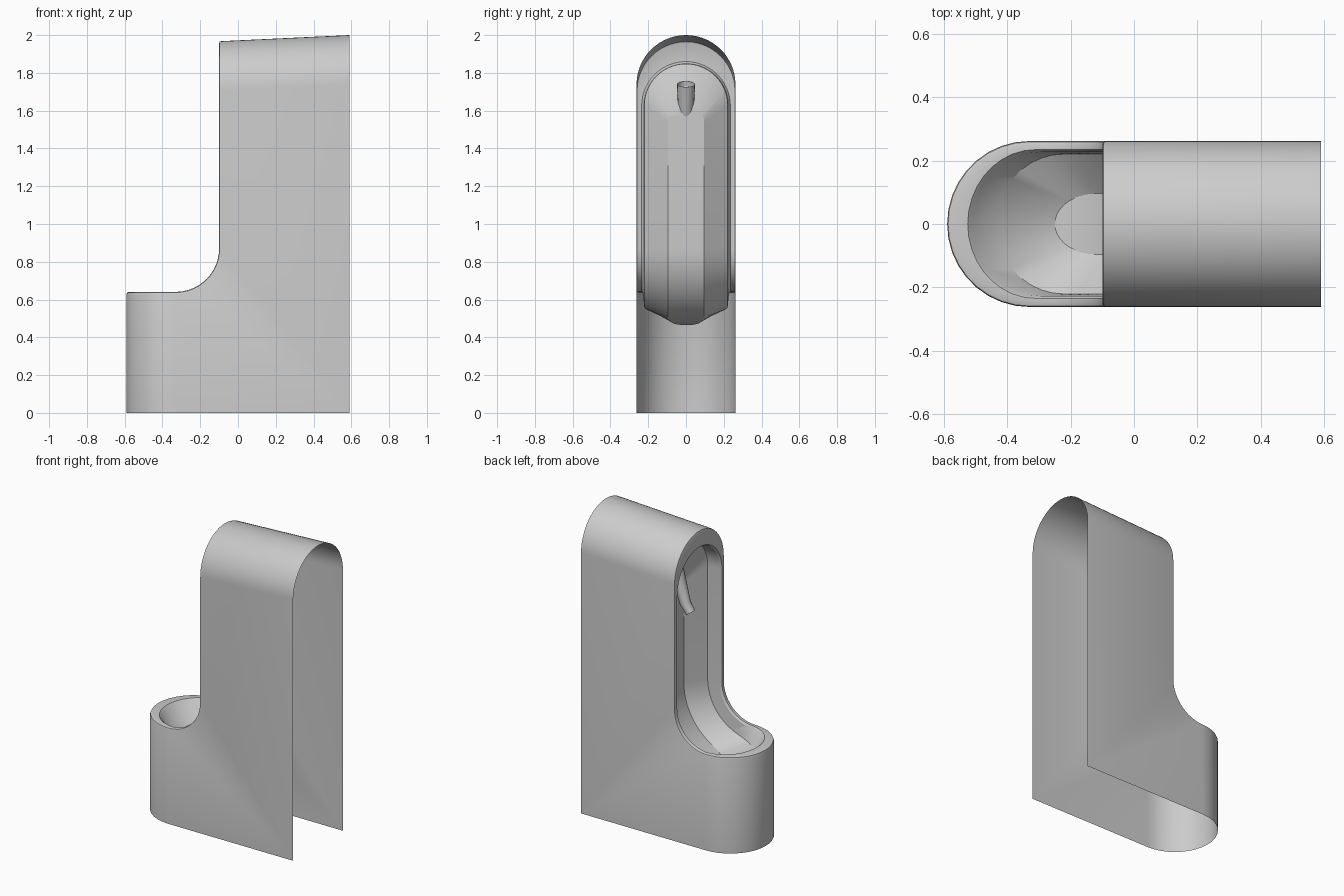
import bpy, bmesh
from math import sin, cos, pi, sqrt, acos
from mathutils import Vector

if "Cube" in bpy.data.objects:
    bpy.data.objects.remove(bpy.data.objects["Cube"])

BACK, FX, FZ, R = 0.59, -0.33, 0.87, 0.23   # back plane, fillet centre, fillet radius
NF, NC, NA = 9, 12, 14                      # segments: front, fillet, arch


def finish(name, bm):
    bmesh.ops.remove_doubles(bm, verts=bm.verts, dist=1e-5)
    me = bpy.data.meshes.new(name)
    bm.to_mesh(me)
    bm.free()
    ob = bpy.data.objects.new(name, me)
    bpy.context.collection.objects.link(ob)
    bpy.ops.object.select_all(action='DESELECT')
    ob.select_set(True)
    bpy.context.view_layer.objects.active = ob
    bpy.ops.object.shade_smooth_by_angle(angle=0.5)
    return ob


def skin(bm, rows, closed=False):
    rows = [[bm.verts.new(p) for p in r] for r in rows]
    for a, b in zip(rows, rows[1:]):
        n = len(a)
        for i in range(n if closed else n - 1):
            j = (i + 1) % n
            if (a[i].co - a[j].co).length < 1e-6 and (b[i].co - b[j].co).length < 1e-6:
                continue
            quad = []
            for v in (a[i], b[i], b[j], a[j]):
                if all((v.co - q.co).length > 1e-6 for q in quad):
                    quad.append(v)
            if len(quad) > 2:
                bm.faces.new(quad)


def half_loop(d, w, front, xc, top):
    """Half of a basin outline, sunk by d: round front, fillet, upright, arch."""
    r = R + d
    pts = []
    for i in range(NF + 1):
        t = pi / 2 * i / NF
        x = xc - (xc - front) * cos(t)
        z = FZ - sqrt(r * r - max(x - FX, 0) ** 2)
        pts.append(Vector((x, w * sin(t), z)))
    a0 = pi / 2 - acos(max(xc - FX, 0) / r)
    for i in range(1, NC + 1):
        t = a0 + (pi / 2 - a0) * i / NC
        pts.append(Vector((FX + r * sin(t), w, FZ - r * cos(t))))
    for i in range(NA + 1):
        t = pi / 2 * i / NA
        pts.append(Vector((FX + r, w * cos(t), top - w + w * sin(t))))
    return pts


# Body: open-backed shell, rim, and sunken basin, built as one half and mirrored
loops = [half_loop(*p) for p in (
    (0.012, 0.262, -0.590, -0.33, 1.968),   # outer edge
    (0.003, 0.259, -0.587, -0.33, 1.965),   # edge bevel
    (0.000, 0.250, -0.578, -0.33, 1.957),   # rim outer
    (0.000, 0.235, -0.525, -0.31, 1.860),   # rim inner
    (0.012, 0.227, -0.513, -0.30, 1.852),   # lip
    (0.095, 0.221, -0.435, -0.22, 1.848),   # wall foot
    (0.183, 0.096, -0.250, -0.12, 1.632))]  # basin floor
base = []
for i, p in enumerate(loops[0]):
    if i <= NF:
        base.append(Vector((p.x, p.y, 0)))
    elif i <= NF + NC:
        base.append(Vector((BACK, p.y, 0)))
    else:
        base.append(Vector((BACK, p.y, p.z + 0.032)))
centre = [Vector((p.x, 0, p.z)) for p in loops[-1]]
bm = bmesh.new()
skin(bm, [base] + loops + [centre])
body = finish("basin_body", bm)
mir = body.modifiers.new("mirror", 'MIRROR')
mir.use_axis = (False, True, False)
mir.merge_threshold = 0.0005

# Spout: tapered open tube passing through the sloping upper wall
path = [(0.095, 1.74, 0.048), (0.05, 1.60, 0.042), (0.005, 1.46, 0.034), (-0.035, 1.405, 0.030)]
rings = []
for i, (x, z, r) in enumerate(path):
    a, b = path[max(i - 1, 0)], path[min(i + 1, len(path) - 1)]
    t = Vector((b[0] - a[0], 0, b[1] - a[1])).normalized()
    u = Vector((0, 1, 0))
    v = t.cross(u)
    rings.append([Vector((x, 0, z)) + (u * cos(k * pi / 8) + v * sin(k * pi / 8)) * r
                  for k in range(16)])
bm = bmesh.new()
skin(bm, rings, closed=True)
bmesh.ops.recalc_face_normals(bm, faces=bm.faces)
finish("spout", bm)
